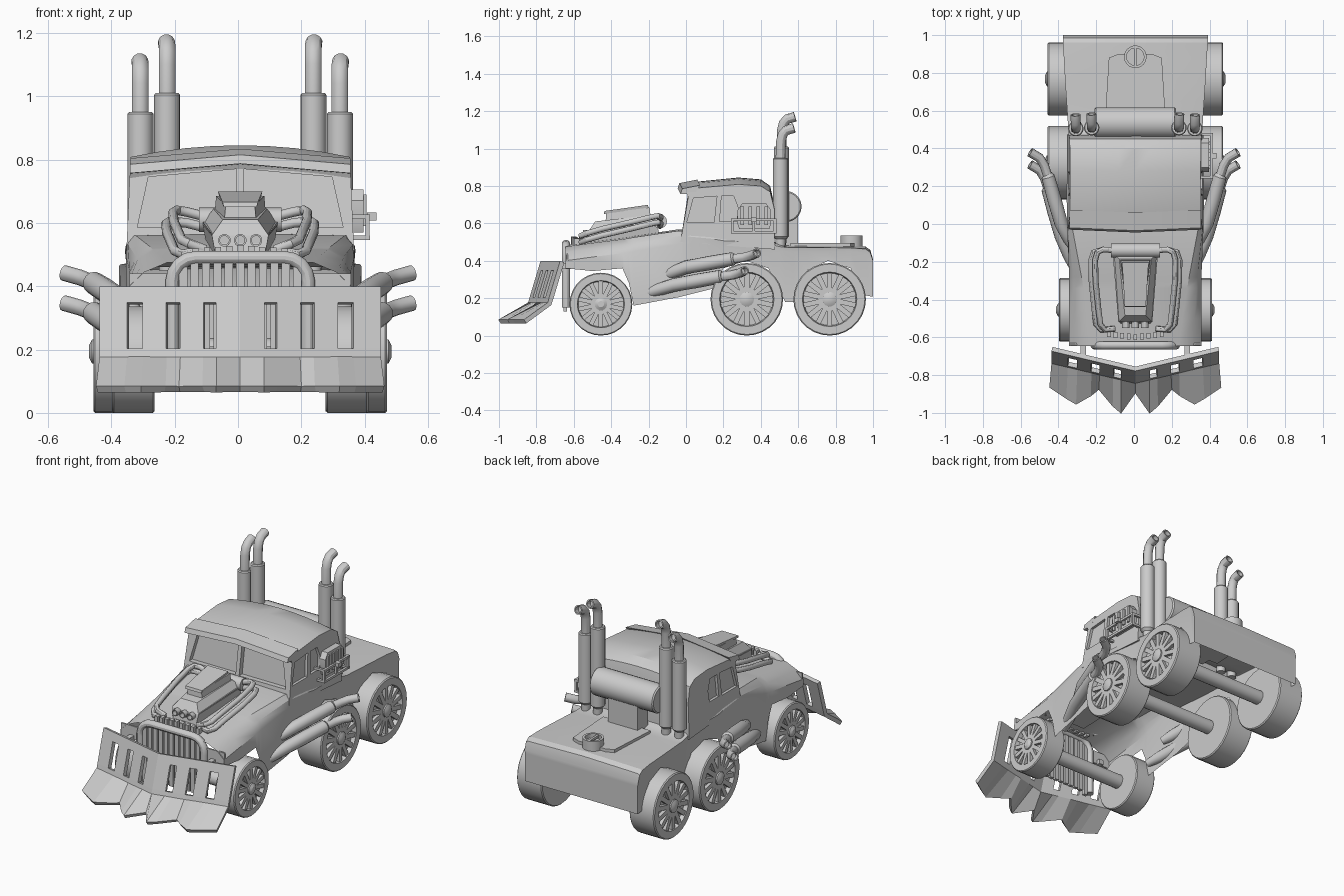
import bpy, bmesh
from math import sin, cos, pi
from mathutils import Vector, Matrix

if "Cube" in bpy.data.objects:
    bpy.data.objects.remove(bpy.data.objects["Cube"])


def finish(bm, name, mirror=False):
    bmesh.ops.recalc_face_normals(bm, faces=bm.faces)
    me = bpy.data.meshes.new(name)
    bm.to_mesh(me)
    bm.free()
    ob = bpy.data.objects.new(name, me)
    bpy.context.collection.objects.link(ob)
    if mirror:
        ob.modifiers.new("mirror", 'MIRROR')
    return ob


def loft(name, rings, mirror=False, caps=(True, True), closed=True):
    bm = bmesh.new()
    vs = [[bm.verts.new(p) for p in r] for r in rings]
    n = len(rings[0])
    for a, b in zip(vs, vs[1:]):
        for i in range(n if closed else n - 1):
            j = (i + 1) % n
            bm.faces.new((a[i], a[j], b[j], b[i]))
    for k, end in zip(caps, (0, -1)):
        if k:
            bm.faces.new(vs[end])
    return finish(bm, name, mirror)


def boxes(name, specs, mirror=False):
    """specs: list of (centre, size, optional rotation matrix)"""
    bm = bmesh.new()
    for c, s, *rot in specs:
        m = Matrix.Translation(c) @ (rot[0] if rot else Matrix()) @ Matrix.Diagonal((*s, 1))
        bmesh.ops.create_cube(bm, size=1, matrix=m)
    return finish(bm, name, mirror)


def lathe(name, c, axis, profile, mirror=False, n=24):
    rings = []
    for r, h in profile:
        ring = []
        for i in range(n):
            u, v = r * cos(2 * pi * i / n), r * sin(2 * pi * i / n)
            ring.append(Vector(c) + Vector((h, u, v) if axis == 'X' else (u, v, h)))
        rings.append(ring)
    return loft(name, rings, mirror)


def tube(name, pts, radii, mirror=True, hollow=False, n=12):
    pts = [Vector(p) for p in pts]
    if not isinstance(radii, (list, tuple)):
        radii = [radii] * len(pts)
    u, prev, rings = None, None, []
    for i, p in enumerate(pts):
        a, b = pts[max(i - 1, 0)], pts[min(i + 1, len(pts) - 1)]
        t = (b - a).normalized()
        u = t.orthogonal().normalized() if u is None else prev.rotation_difference(t) @ u
        prev = t
        w = t.cross(u)
        ring = lambda q, r: [q + r * (cos(2 * pi * k / n) * u + sin(2 * pi * k / n) * w) for k in range(n)]
        rings.append(ring(p, radii[i]))
    if hollow:
        rings += [ring(p, radii[-1] * .72), ring(p - t * .03, radii[-1] * .72)]
    return loft(name, rings, mirror)


# Body shell, open underneath: (y, top half width, top z, side half width, shoulder z, bottom z)
stations = [(-.645, .23, .475, .35, .40, .36), (-.5, .25, .495, .35, .42, .345),
            (-.34, .275, .515, .35, .44, .36), (-.305, .28, .52, .35, .445, .28),
            (-.28, .285, .525, .35, .45, .16), (-.04, .33, .56, .36, .49, .205),
            (.02, .345, .56, .36, .485, .22), (.14, .35, .54, .36, .48, .25),
            (.2, .35, .53, .36, .47, .36), (.32, .345, .52, .355, .47, .40),
            (.44, .34, .505, .35, .46, .36), (.5, .34, .485, .35, .45, .24),
            (.53, .345, .475, .352, .45, .18), (.575, .347, .474, .355, .45, .18),
            (.65, .352, .473, .36, .45, .35), (.76, .36, .472, .367, .45, .40),
            (.88, .365, .47, .375, .45, .36), (.96, .37, .468, .38, .44, .215),
            (.985, .37, .45, .38, .42, .21), (1.0, .37, .40, .38, .38, .21)]
rings = []
for y, wt, zt, ws, zs, zb in stations:
    half = [(wt, zt), (.45 * wt + .55 * ws + .008, .45 * zt + .55 * zs + .01), (ws, zs), (ws, zb)]
    rings.append([(-x, y, z) for x, z in reversed(half)] + [(0, y, zt + .008)] + [(x, y, z) for x, z in half])
loft("body_shell", rings, caps=(False, True), closed=False)
boxes("front_cheeks", [((.285, -.635, .4), (.13, .01, .08))], True)

# Cab with recessed windows
prof = [(-.03, .5), (.012, .77), (.0, .80), (.05, .822), (.28, .845), (.4, .835),
        (.45, .80), (.472, .70), (.475, .46)]
cab = loft("cab", [[(f * (.36 - .04 * (z - .5)), y, z - .035 * f * f * max(0, z - .5) / .33)
                    for y, z in prof] for f in (-1, -.75, -.5, -.25, 0, .25, .5, .75, 1)])
cutters = []
for s in (-1, 1):
    for win in ([(.005, .605), (.04, .735), (.165, .745), (.15, .605)],
                [(.18, .61), (.19, .745), (.255, .745), (.28, .68), (.27, .61)]):
        cutters.append(loft("window_cutter", [[(s * (d + .355 - .04 * (z - .5)), y, z) for y, z in win]
                                              for d in (-.012, .1)]))
    glass = [(.012, .585), (.325, .585), (.29, .745), (.012, .77)]
    cutters.append(loft("windshield_cutter", [[(s * x, -.2, z) for x, z in glass],
                                              [(s * x, .01 + .15 * (z - .56), z) for x, z in glass]]))
bpy.context.view_layer.objects.active = cab
for c in cutters:
    m = cab.modifiers.new("window", 'BOOLEAN')
    m.object, m.operation, m.solver = c, 'DIFFERENCE', 'EXACT'
    bpy.ops.object.modifier_apply(modifier=m.name)
    bpy.data.objects.remove(c)

# Sun visor, folded at the middle
loft("sun_visor", [[(.348 * f, y + .015 * abs(f), z - .03 * abs(f)) for y, z in
                    [(-.045, .787), (-.035, .815), (.06, .834), (.03, .785)]] for f in (-1, 0, 1)])


# Wheels with recessed rims and wide spokes
def wheel(name, y, r, x0, x1):
    lathe(name + "_tire", (0, y, r), 'X',
          [(.97 * r, x0), (r, x0 + .006), (r, x1 - .006), (.97 * r, x1), (.75 * r, x1),
           (.72 * r, x1 - .025), (.1 * r, x1 - .022)], True, 28)
    rim = []
    for i in range(14):
        rim.append(((x1 - .014, y, r), (.02, .14 * r, .62 * r),
                    Matrix.Rotation(2 * pi * i / 14, 4, 'X') @ Matrix.Translation((0, 0, .42 * r))))
    boxes(name + "_spokes", rim, True)
    lathe(name + "_hub", (0, y, r), 'X',
          [(.2 * r, x1 - .03), (.2 * r, x1 + .004), (.1 * r, x1 + .014)], True, 14)
    lathe(name + "_axle", (0, y, r), 'X', [(.042, -x0 - .01), (.042, x0 + .01)], False, 16)


wheel("front_wheel", -.455, .168, .27, .405)
wheel("middle_wheel", .325, .194, .295, .464)
wheel("rear_wheel", .768, .194, .295, .464)

# Grille: rounded frame and bars
arch = [(-.215, .15), (-.215, .40)]
arch += [(-.14 - .075 * cos(a), .415 + .075 * sin(a)) for a in (0, .4, .8, 1.2, pi / 2)]
arch += [(-x, z) for x, z in reversed(arch)]
tube("grille_frame", [(x, -.642, z) for x, z in arch], .022, False)
boxes("grille_bars", [((x * .036, -.645, .315 - abs(x) // 5 * .02), (.026, .02, .33)) for x in range(-5, 6)])
boxes("hood_louvers", [((x * .035, -.6 + .004 * abs(x), .508 - .003 * abs(x)), (.02, .03, .045)) for x in range(-4, 5)])

# Plow: folded plate with slots and a toothed lower edge
cols = [(0, -.89), (.075, -.997), (.115, -.96), (.19, -.87), (.235, -.905), (.31, -.95), (.36, -.92), (.448, -.86)]
cols = [(-x, y) for x, y in reversed(cols[1:])] + cols
bm = bmesh.new()
grid = []
for x, yb in cols:
    top = -.765 + .105 * abs(x) / .45
    col = [bm.verts.new((x * .985, top - .3 * (.4 - z), z)) for z in (.395, .345, .2, .17)]
    grid.append(col + [bm.verts.new((x * 1.01, yb, .075))])
for i in range(len(cols) - 1):
    for k in range(4):
        if k == 1 and i in (1, 3, 5, 8, 10, 12):
            continue
        bm.faces.new((grid[i][k], grid[i + 1][k], grid[i + 1][k + 1], grid[i][k + 1]))
plow = finish(bm, "plow_blade")
sol = plow.modifiers.new("thickness", 'SOLIDIFY')
sol.thickness, sol.offset = .024, 0
boxes("plow_arms", [((.275, -.66, .37), (.03, .1, .03))], True)


# Supercharger on the hood
def frustum(name, y0, y1, w0, w1, zf, zr, h, k):
    low = [(-w0, y0, zf), (w0, y0, zf), (w1, y1, zr), (-w1, y1, zr)]
    up = [(-w0 + k, y0 + abs(k), zf + h), (w0 - k, y0 + abs(k), zf + h),
          (w1 - k, y1 - abs(k), zr + h), (-w1 + k, y1 - abs(k), zr + h)]
    return loft(name, [low, up])


frustum("blower_base", -.53, -.14, .075, .105, .48, .52, .085, -.015)
frustum("blower_body", -.52, -.15, .09, .12, .56, .595, .05, .035)
frustum("blower_scoop", -.43, -.19, .05, .08, .61, .64, .045, .004)
frustum("scoop_lid", -.44, -.2, .052, .066, .65, .683, .016, -.004)
for x in (-.05, 0, .05):
    tube("intake_pipe", [(x, -.48, .545), (x, -.55, .545)], .02, False, True)
tube("blower_crossbar", [(-.13, -.14, .61), (.13, -.14, .61)], .038, False, n=16)
for k, (dx, dz) in enumerate(((0, 0), (.022, -.035))):
    tube("hood_pipe_%d" % k, [(.11, -.14, .62 + dz), (.17, -.135, .635 + dz), (.2 + dx, -.15, .64 + dz),
                              (.212 + dx, -.19, .632 + dz), (.21 + dx, -.3, .605 + dz), (.195 + dx, -.45, .57 + dz),
                              (.185 + dx, -.53, .547 + dz), (.16 + dx, -.56, .535 + dz), (.11, -.555, .515)], .0155)

# Vertical exhaust stacks
for name, x, y, top in (("outer_stack", .315, .505, .95), ("inner_stack", .231, .51, 1.01)):
    lathe(name, (x, y, 0), 'Z', [(.025, .45), (.027, .515), (.041, .53), (.041, top - .006), (.036, top)], True, 18)
    tube(name + "_tip", [(x, y, top - .02), (x, y + .003, top + .09), (x, y + .012, top + .125),
                         (x, y + .03, top + .147), (x + .002, y + .073, top + .16)], .027, hollow=True)

# Side exhausts, starting inside the shell
for name, dy, dz, start in (("upper_side_exhaust", 0, 0, (.32, -.13, .315)),
                            ("lower_side_exhaust", -.065, -.095, (.31, -.25, .215))):
    a, b = Vector((.385, .0 + dy, .365 + dz)), Vector((.455, .25 + dy, .41 + dz))
    tube(name, [start, Vector(start).lerp(a, .4), a, a.lerp(b, .5), b, b + Vector((.006, .012, .002))],
         [.022, .033, .036, .038, .036, .026], n=14)
    tube(name + "_tip", [b, b + Vector((.02, .06, .008)), b + Vector((.045, .1, .018)),
                         b + Vector((.095, .13, .032))], .025, hollow=True)

# Air tank, its stand, deck plate and filler cap
lathe("air_tank", (0, .535, .69), 'X', [(.076, -.215), (.083, -.208), (.083, .208), (.076, .215)], False, 24)
boxes("tank_stand", [((0, .55, .55), (.2, .1, .18))])
loft("deck_plate", [[(-.16, .56, z), (.16, .56, z), (.14, .88, z), (.09, .9, z), (-.09, .9, z), (-.14, .88, z)]
                    for z in (.46, .494)])
lathe("filler_cap", (0, .885, 0), 'Z', [(.06, .46), (.06, .535), (.046, .535), (.046, .51)], False, 18)
boxes("filler_handle", [((0, .885, .525), (.014, .1, .014))])

# Canister and rack on the right side of the cab
can = [(.285, .57), (.445, .57), (.455, .6), (.455, .67), (.43, .705), (.3, .705), (.275, .67), (.275, .6)]
loft("side_canister", [[(x, y, z) for y, z in can] for x in (.35, .39)])
boxes("canister_ribs", [((.393, .3 + .043 * i, .64), (.012, .018, .1)) for i in range(4)])
boxes("canister_rack", [((.402, .362, z), (.014, .235, .014)) for z in (.553, .62)]
      + [((.402, y, .587), (.014, .014, .08)) for y in (.248, .362, .476)]
      + [((.37, y, z), (.08, .014, .014)) for y in (.248, .476) for z in (.553, .62)]
      + [((.415, .362, .62), (.03, .03, .025))])

# Truck sits slightly off centre; smooth shading with sharp edges, faceted plow
for ob in bpy.data.objects:
    ob.select_set(ob != plow)
    if "side_exhaust" not in ob.name:
        ob.location.x = .007
bpy.context.view_layer.objects.active = cab
bpy.ops.object.shade_smooth_by_angle()
